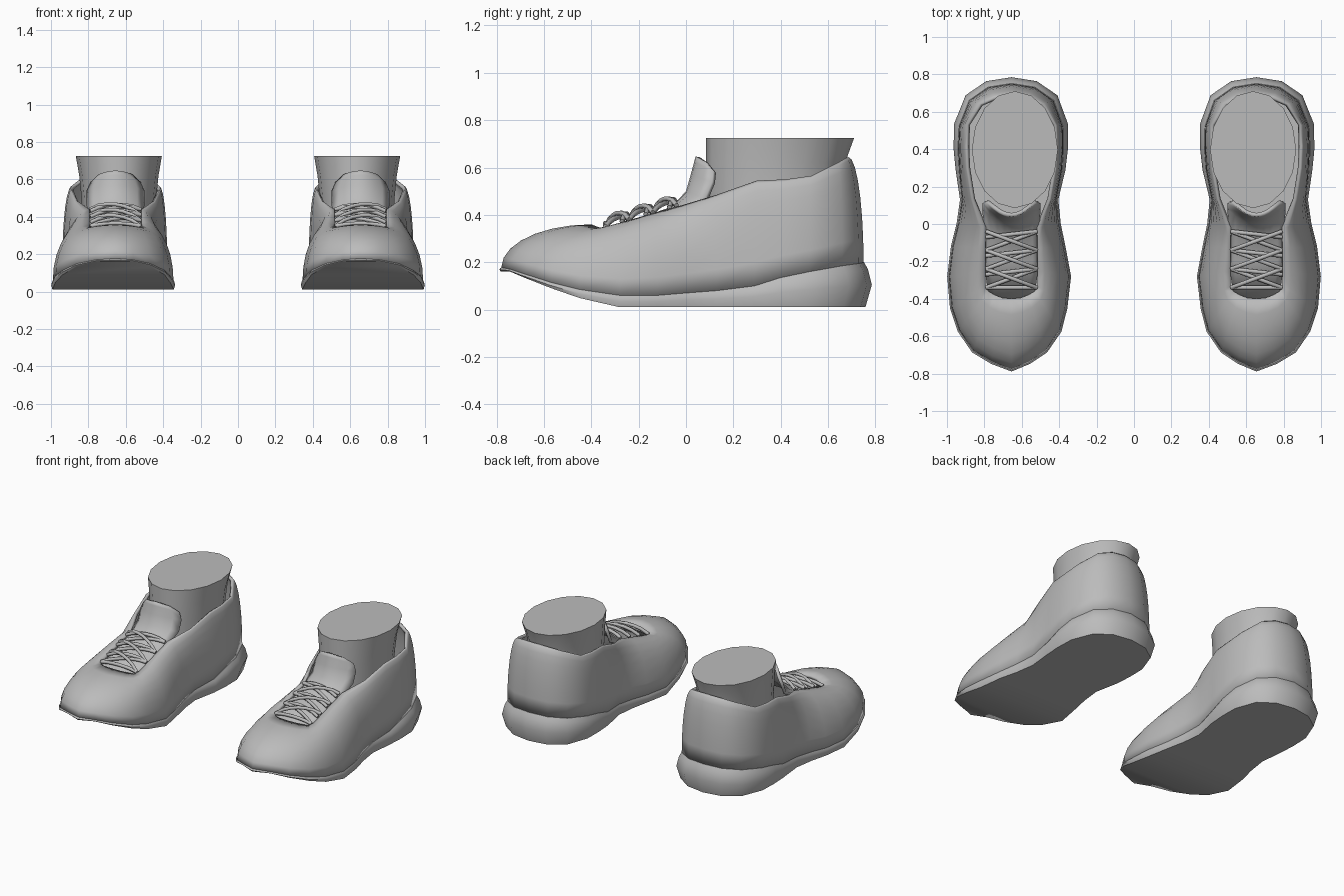
import bpy
import math
from mathutils import Vector

if "Cube" in bpy.data.objects:
    bpy.data.objects.remove(bpy.data.objects["Cube"])

# Single material
grey = bpy.data.materials.new("plain grey")
grey.use_nodes = True
COLOUR = (0.5, 0.5, 0.5, 1)
grey.diffuse_color = COLOUR
grey.node_tree.nodes["Principled BSDF"].inputs["Base Color"].default_value = COLOUR

CX = 0.655  # centre line of the left shoe


def finish(obj, thickness=0.0, angle=40):
    """Material, wall thickness, shading and the mirrored right-hand copy."""
    obj.data.materials.append(grey)
    if thickness:
        wall = obj.modifiers.new("wall", 'SOLIDIFY')
        wall.thickness = thickness
        wall.offset = -1
    mirror = obj.modifiers.new("right side", 'MIRROR')
    mirror.use_axis = (True, False, False)
    mirror.use_mirror_merge = False
    if obj.type == 'MESH':
        bpy.ops.object.select_all(action='DESELECT')
        obj.select_set(True)
        bpy.context.view_layer.objects.active = obj
        bpy.ops.object.shade_smooth_by_angle(angle=math.radians(angle))


def loft(name, rings, closed=True, caps=(), thickness=0.0, angle=40):
    """Skin a list of equal-length point rows; caps may list 'strip' or 'top'."""
    n = len(rings[0])
    verts = [p for ring in rings for p in ring]
    faces = []
    for r in range(len(rings) - 1):
        for i in range(n if closed else n - 1):
            j = (i + 1) % n
            faces.append((r * n + i, r * n + j, (r + 1) * n + j, (r + 1) * n + i))
    if "strip" in caps:  # joins matching inner and outer points of the first row
        faces.append((0, n - 1, 1))
        for i in range(1, n // 2 - 1):
            faces.append((i, n - i, n - i - 1, i + 1))
        h = n // 2
        faces.append((h - 1, h + 1, h))
    if "top" in caps:
        last = (len(rings) - 1) * n
        faces.append(tuple(range(last, last + n)))
    mesh = bpy.data.meshes.new(name)
    mesh.from_pydata(verts, [], faces)
    mesh.update()
    obj = bpy.data.objects.new(name, mesh)
    bpy.context.collection.objects.link(obj)
    # consistent outward normals
    bpy.ops.object.select_all(action='DESELECT')
    obj.select_set(True)
    bpy.context.view_layer.objects.active = obj
    if closed and not thickness:
        bpy.ops.object.mode_set(mode='EDIT')
        bpy.ops.mesh.select_all(action='SELECT')
        bpy.ops.mesh.normals_make_consistent(inside=False)
        bpy.ops.object.mode_set(mode='OBJECT')
    finish(obj, thickness, angle)
    return obj


# Plan stations from toe to heel:
# y, inner x, outer x, sole seam z, opening y, opening half width, opening z
STATIONS = [
    (-.74, .56, .76, .17, -.395, .05, .358),
    (-.68, .47, .86, .15, -.38, .09, .352),
    (-.57, .395, .935, .115, -.36, .125, .345),
    (-.45, .365, .975, .085, -.33, .14, .352),
    (-.28, .345, .99, .06, -.25, .14, .375),
    (-.12, .375, .97, .06, -.13, .14, .41),
    (0, .40, .94, .07, -.02, .14, .44),
    (.13, .415, .92, .08, .13, .205, .485),
    (.29, .385, .935, .10, .3, .235, .545),
    (.4, .378, .94, .135, .42, .24, .55),
    (.52, .38, .935, .16, .53, .235, .565),
    (.66, .43, .88, .185, .64, .165, .62),
    (.73, .53, .78, .195, .675, .085, .64),
]
seam, rim = [Vector((CX, -.78, .178))], [Vector((CX, -.40, .36))]
for y, xi, xo, sz, ty, w, tz in STATIONS:
    seam.append(Vector((xi, y, sz)))
    rim.append(Vector((CX - w, ty, tz)))
seam.append(Vector((CX, .75, .2)))
rim.append(Vector((CX, .685, .645)))
for y, xi, xo, sz, ty, w, tz in reversed(STATIONS):
    seam.append(Vector((xo, y, sz)))
    rim.append(Vector((CX + w, ty, tz)))

# Upper: rounded wall rising from the seam to the opening
rings = []
for step in range(8):
    t = step / 7 * math.pi / 2
    h, v = 1 - math.cos(t), math.sin(t)
    rings.append([Vector((a.x + (b.x - a.x) * h, a.y + (b.y - a.y) * h,
                          a.z + (b.z - a.z) * v)) for a, b in zip(seam, rim)])
loft("shoe_upper", [list(reversed(r)) for r in rings], thickness=0.02)


# Sole: flared side wall with a rolled-up toe
def ground(y):
    if y > -.29:
        return .01
    return .01 + .15 * (min(1, (-.29 - y) / .45)) ** 1.3


def sole_ring(level, flare):
    ring = []
    for p in seam:
        heel = max(0, min(1, (p.y - .1) / .5))
        out = Vector((p.x - CX, max(0, p.y - .4) * 1.2 + min(0, p.y + .4), 0))
        out.normalize()
        q = p + out * flare * (.25 + .75 * heel)
        low = ground(p.y)
        q.z = low + (p.z - low) * level
        ring.append(q)
    return ring


loft("shoe_sole", [sole_ring(0, .008), sole_ring(.5, .035), sole_ring(.85, .018),
                   sole_ring(1, .002), sole_ring(1, -.04)], caps=("strip",))

# Ankle: flared stump with a flat top
ankle = []
for z, rx, y0, y1 in ((.25, .19, .1, .64), (.5, .2, .085, .655),
                      (.62, .212, .085, .672), (.725, .23, .085, .71)):
    ankle.append([Vector((.637 + rx * math.cos(a), (y0 + y1) / 2 + (y1 - y0) / 2 * math.sin(a), z))
                  for a in (k * math.tau / 16 for k in range(16))])
loft("ankle", ankle, caps=("top",))

# Tongue: bowed strip running under the laces and standing up at the ankle
tongue = []
for y, z, w, bow, drop in ((-.4, .335, .12, 0, .02), (-.2, .385, .15, 0, .02),
                           (-.06, .435, .15, .02, .02), (0, .5, .155, .08, .03),
                           (.02, .57, .155, .09, .03), (.035, .625, .135, .08, .04),
                           (.04, .647, .09, .04, .02)):
    tongue.append([Vector((CX + w * u, y + bow * u * u, z - drop * u * u))
                   for u in (k / 4 for k in range(-4, 5))])
loft("tongue", tongue, closed=False, thickness=0.02)


# Laces: crossed cords lifted in the middle, and one straight bar at the front
def lace(name, y0, y1, side, lift):
    curve = bpy.data.curves.new(name, 'CURVE')
    curve.dimensions = '3D'
    curve.bevel_depth = .011
    curve.bevel_resolution = 1
    curve.use_fill_caps = True
    spline = curve.splines.new('POLY')
    spline.points.add(6)
    for k, point in enumerate(spline.points):
        t = k / 6
        y = y0 + (y1 - y0) * t
        z = .452 + .3 * y + lift * math.sin(math.pi * t) ** .7
        point.co = (CX + side * .135 * (2 * t - 1), y, z, 1)
    obj = bpy.data.objects.new(name, curve)
    bpy.context.collection.objects.link(obj)
    finish(obj)


lace("lace_bar", -.34, -.34, 1, .015)
for i in range(3):
    start = -.34 + i * .1
    lace(f"lace_over_{i + 1}", start, start + .1, 1, .042)
    lace(f"lace_under_{i + 1}", start, start + .1, -1, .025)
    lace(f"lace_cross_{i + 1}", start + .1, start + .07, 1, .03)
